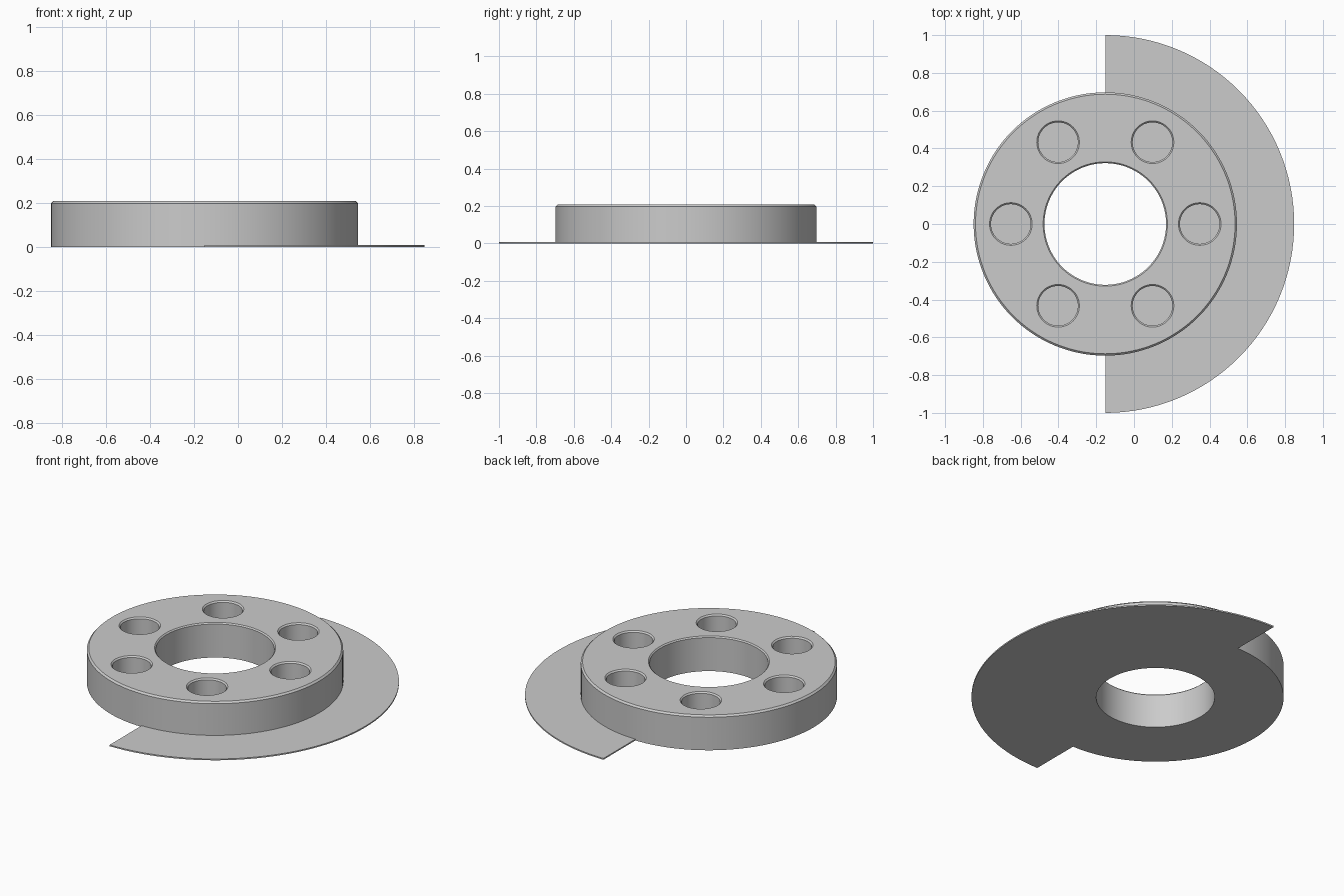
import bpy, bmesh, math

if "Cube" in bpy.data.objects:
    bpy.data.objects.remove(bpy.data.objects["Cube"])

CX = -0.152          # axis of the ring
H = 0.208            # ring height
R_OUT, R_BORE = 0.697, 0.322
PLATE_T = 0.008

grey = bpy.data.materials.new("plain grey")
grey.diffuse_color = (0.6, 0.6, 0.6, 1)
grey.use_nodes = True
grey.node_tree.nodes["Principled BSDF"].inputs["Base Color"].default_value = grey.diffuse_color


def lathe(bm, profile, centre, segs, start=0.0, sweep=math.tau):
    """Revolve a closed (r, z) profile; partial sweeps get end caps."""
    full = sweep > 6.28
    rows = []
    for i in range(segs if full else segs + 1):
        a = start + sweep * i / segs
        rows.append([bm.verts.new((centre[0] + r * math.cos(a),
                                   centre[1] + r * math.sin(a), z)) for r, z in profile])
    n = len(profile)
    for i in range(segs):
        p, q = rows[i], rows[(i + 1) % len(rows)]
        for j in range(n):
            k = (j + 1) % n
            bm.faces.new((p[j], q[j], q[k], p[k]))
    if not full:
        bm.faces.new(rows[0])
        bm.faces.new(rows[-1])


def finish(bm, name):
    bmesh.ops.recalc_face_normals(bm, faces=bm.faces)
    me = bpy.data.meshes.new(name)
    bm.to_mesh(me)
    bm.free()
    me.materials.append(grey)
    ob = bpy.data.objects.new(name, me)
    bpy.context.collection.objects.link(ob)
    return ob


def activate(ob):
    bpy.ops.object.select_all(action='DESELECT')
    ob.select_set(True)
    bpy.context.view_layer.objects.active = ob


# Thick ring with chamfered top edges
bm = bmesh.new()
lathe(bm, [(R_BORE, 0), (R_OUT, 0), (R_OUT, H - 0.01), (R_OUT - 0.01, H),
           (R_BORE + 0.007, H), (R_BORE, H - 0.007)], (CX, 0), 128)
ring = finish(bm, "ring")

# Six blind pockets with chamfered rims
bm = bmesh.new()
for i in range(6):
    a = math.tau * i / 6
    c = (CX + 0.5 * math.cos(a), 0.5 * math.sin(a))
    levels = []
    for r, z in [(0.105, 0.02), (0.105, H - 0.008), (0.113, H), (0.113, H + 0.05)]:
        levels.append([bm.verts.new((c[0] + r * math.cos(math.tau * k / 48),
                                     c[1] + r * math.sin(math.tau * k / 48), z))
                       for k in range(48)])
    for lo, hi in zip(levels, levels[1:]):
        for k in range(48):
            m = (k + 1) % 48
            bm.faces.new((lo[k], lo[m], hi[m], hi[k]))
    bm.faces.new(levels[0])
    bm.faces.new(levels[-1])
pockets = finish(bm, "pocket_cutter")
pockets.hide_render = True

cut = ring.modifiers.new("pockets", 'BOOLEAN')
cut.operation = 'DIFFERENCE'
cut.solver = 'EXACT'
cut.object = pockets
activate(ring)
bpy.ops.object.modifier_apply(modifier=cut.name)
bpy.data.objects.remove(pockets)

# Thin half-disc flange around the right half
bm = bmesh.new()
lathe(bm, [(R_OUT - 0.003, 0), (1.0, 0), (1.0, PLATE_T), (R_OUT - 0.003, PLATE_T)],
      (CX, 0), 64, -math.pi / 2, math.pi)
flange = finish(bm, "half_flange")

for ob in (ring, flange):
    activate(ob)
    bpy.ops.object.shade_smooth_by_angle(angle=math.radians(30))
